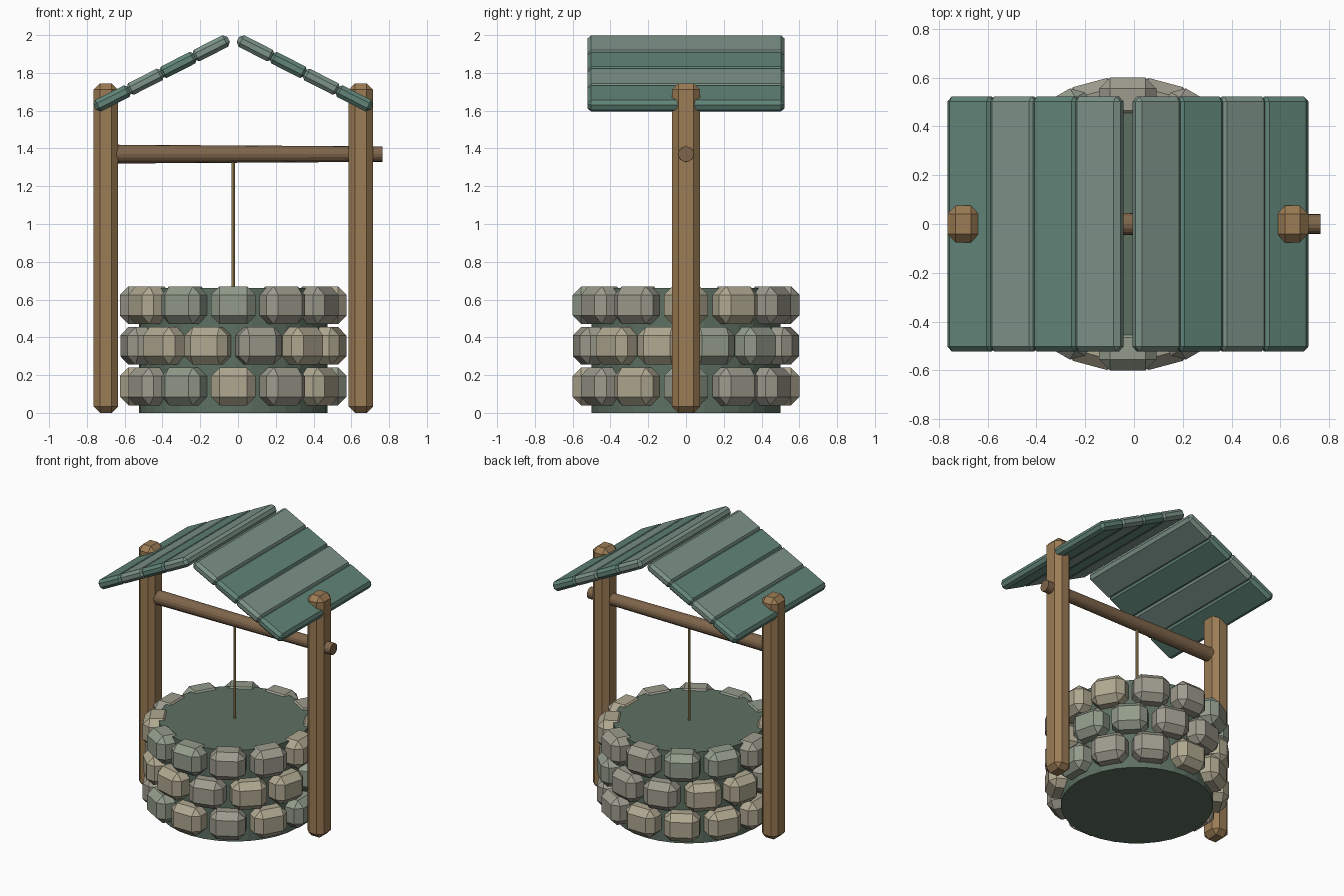
import bpy, bmesh, random
from math import radians, sin, cos, pi
from mathutils import Matrix

if "Cube" in bpy.data.objects:
    bpy.data.objects.remove(bpy.data.objects["Cube"])

random.seed(4)
CX = -0.025  # axis of the well; the axle end makes the model lopsided


def material(name, rgb):
    m = bpy.data.materials.new(name)
    m.diffuse_color = (*rgb, 1)
    m.use_nodes = True
    m.node_tree.nodes["Principled BSDF"].inputs["Base Color"].default_value = m.diffuse_color
    return m


wood = material("wood", (0.33, 0.20, 0.09))
axle_wood = material("axle_wood", (0.21, 0.13, 0.07))
rope_tan = material("rope_tan", (0.50, 0.36, 0.14))
mortar = material("mortar", (0.11, 0.16, 0.12))
stones = [material("stone_tan", (0.43, 0.39, 0.28)),
          material("stone_grey", (0.34, 0.33, 0.27)),
          material("stone_green", (0.29, 0.33, 0.26))]
roof_dark = material("roof_dark", (0.12, 0.23, 0.19))
roof_light = material("roof_light", (0.20, 0.29, 0.245))


def finish(bm, name, mat, matrix):
    mesh = bpy.data.meshes.new(name)
    bm.to_mesh(mesh)
    bm.free()
    mesh.materials.append(mat)
    ob = bpy.data.objects.new(name, mesh)
    ob.matrix_world = matrix
    bpy.context.collection.objects.link(ob)
    return ob


def bevel_box(name, size, bevel, mat, loc, rot=Matrix()):
    bm = bmesh.new()
    bmesh.ops.create_cube(bm, size=1)
    bmesh.ops.scale(bm, vec=size, verts=bm.verts)
    bmesh.ops.bevel(bm, geom=bm.edges[:], offset=bevel, segments=1,
                    profile=0.5, affect='EDGES')
    return finish(bm, name, mat, Matrix.Translation(loc) @ rot)


def rod(name, r1, r2, length, sides, mat, loc, rot=Matrix()):
    bm = bmesh.new()
    bmesh.ops.create_cone(bm, cap_ends=True, segments=sides,
                          radius1=r1, radius2=r2, depth=length)
    return finish(bm, name, mat, Matrix.Translation(loc) @ rot)


# Solid core of the well
rod("well_core", 0.5, 0.5, 0.66, 32, mortar, (CX, 0, 0.33))

# Three staggered rings of twelve stones
for row in range(3):
    for i in range(12):
        a = -pi / 2 + (i + 0.5 * (row % 2)) * pi / 6
        bevel_box("wall_stone", (0.18, 0.235, 0.2), 0.045, random.choice(stones),
                  (CX + 0.51 * cos(a), 0.51 * sin(a), 0.14 + 0.215 * row),
                  Matrix.Rotation(a, 4, 'Z'))

# Posts
for side, name in ((-1, "left_post"), (1, "right_post")):
    bevel_box(name, (0.13, 0.15, 1.745), 0.034, wood,
              (CX + side * 0.675, 0, 0.8725))

# Tapered axle, poking out of the right post, and the hanging rope
rod("axle", 0.05, 0.041, 1.465, 16, axle_wood, (0.0325, 0, 1.37),
    Matrix.Rotation(pi / 2, 4, 'Y'))
rod("rope", 0.009, 0.009, 0.71, 8, rope_tan, (CX, 0, 1.015))

# Roof: four overlapping planks per slope, ridge to eave
pitch = radians(27)
for side in (-1, 1):
    for i in range(4):
        d = (i - 1.5) * 0.195
        bevel_box("roof_plank", (0.21, 1.045, 0.068), 0.02,
                  roof_dark if i % 2 else roof_light,
                  (CX + side * (0.379 + d * cos(pitch)), 0, 1.7975 - d * sin(pitch)),
                  Matrix.Rotation(side * pitch, 4, 'Y'))
